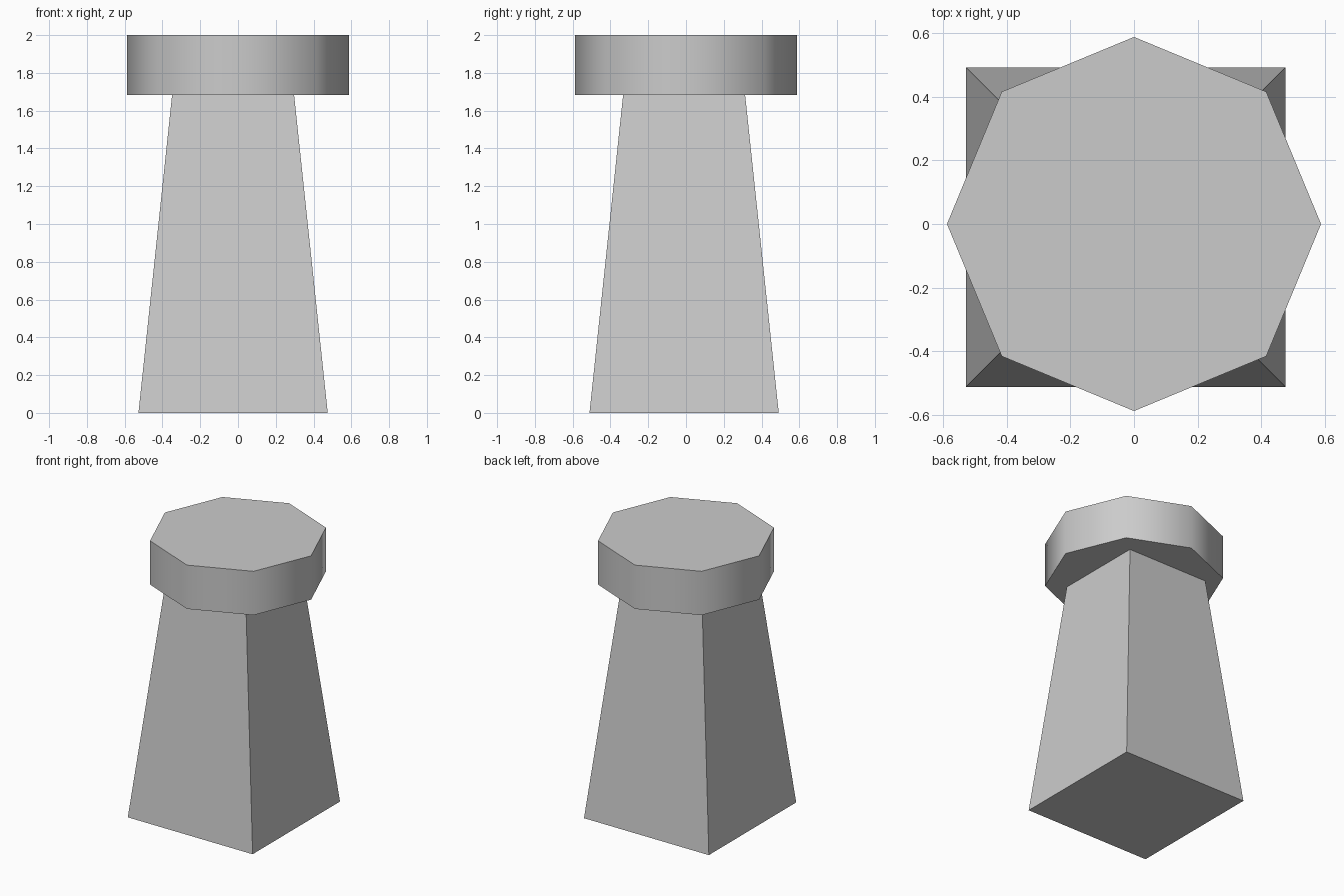
import bpy
import math

if "Cube" in bpy.data.objects:
    bpy.data.objects.remove(bpy.data.objects["Cube"])

# Tapered square shaft: a four-sided cone turned so its faces meet the axes
Z_CAP, EMBED = 1.682, 0.01
bpy.ops.mesh.primitive_cone_add(
    vertices=4,
    radius1=0.501 * math.sqrt(2),
    radius2=0.322 * math.sqrt(2),
    depth=Z_CAP + EMBED,
    location=(-0.026, -0.01, (Z_CAP + EMBED) / 2),
    rotation=(0, 0, math.radians(45)),
)
shaft = bpy.context.object
shaft.name = "tapered_shaft"
bpy.ops.object.transform_apply(location=False, rotation=True, scale=True)

# Octagonal cap with corners on the axes, smooth sides and sharp rims
bpy.ops.mesh.primitive_cylinder_add(
    vertices=8,
    radius=0.587,
    depth=2 - Z_CAP,
    location=(0, 0, (2 + Z_CAP) / 2),
)
cap = bpy.context.object
cap.name = "octagonal_cap"
bpy.ops.object.shade_smooth_by_angle(angle=math.radians(60))
